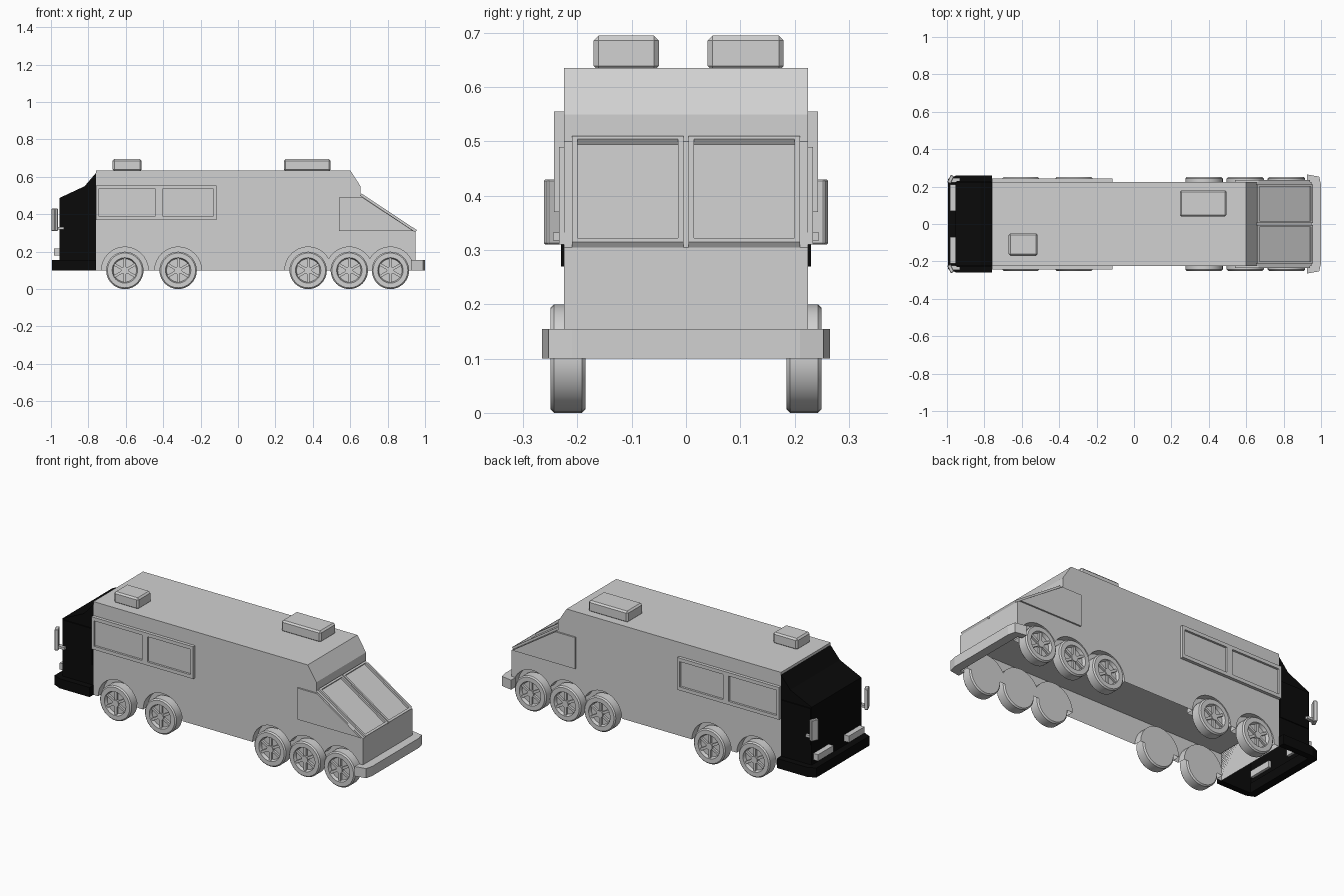
import bpy, bmesh, math
from mathutils import Matrix, Vector

cube = bpy.data.objects.get("Cube")
if cube:
    bpy.data.objects.remove(cube, do_unlink=True)


def material(name, value):
    m = bpy.data.materials.new(name)
    m.use_nodes = True
    col = (value, value, value, 1)
    m.diffuse_color = col
    m.node_tree.nodes["Principled BSDF"].inputs["Base Color"].default_value = col
    return m


GREY = material("light_grey", 0.64)
BLACK = material("black", 0.003)
HALF = 0.225      # half width of the body
BASE = 0.10       # bottom edge of the body, also the axle height
AXLES = [-0.605, -0.32, 0.375, 0.595, 0.815]


def finish(name, bm, mat):
    bmesh.ops.recalc_face_normals(bm, faces=bm.faces[:])
    mesh = bpy.data.meshes.new(name)
    bm.to_mesh(mesh)
    bm.free()
    mesh.materials.append(mat)
    ob = bpy.data.objects.new(name, mesh)
    bpy.context.collection.objects.link(ob)
    return ob


def box(name, x, y, z, mat=GREY, bevel=0):
    bm = bmesh.new()
    bmesh.ops.create_cube(bm, size=1)
    for v in bm.verts:
        v.co = [r[0] if c < 0 else r[1] for c, r in zip(v.co, (x, y, z))]
    ob = finish(name, bm, mat)
    if bevel:
        mod = ob.modifiers.new("bevel", "BEVEL")
        mod.width = bevel
        mod.segments = 1
    return ob


def prism(name, pts, lo, hi, mat=GREY, plan=False, open_z=None):
    """Extrude an outline in xz along y, or in xy along z; open_z leaves out a flat bottom."""
    bm = bmesh.new()
    put = (lambda p, d: (p[0], p[1], d)) if plan else (lambda p, d: (p[0], d, p[1]))
    a = [bm.verts.new(put(p, lo)) for p in pts]
    b = [bm.verts.new(put(p, hi)) for p in pts]
    bm.faces.new(a)
    bm.faces.new(b[::-1])
    for i in range(len(pts)):
        j = (i + 1) % len(pts)
        if open_z is not None and pts[i][1] == open_z == pts[j][1]:
            continue
        bm.faces.new((a[i], b[i], b[j], a[j]))
    return finish(name, bm, mat)


# Wheel arch outlines, merged where neighbouring arches touch
ARCH = 0.125
groups = [AXLES[:2], AXLES[2:]]
arches = []
for g in ([AXLES[0]], [AXLES[1]], AXLES[2:]):
    run = []
    for k, cx in enumerate(g):
        cut = math.acos(0.11 / ARCH)
        start = cut if k > 0 else 0
        end = math.pi - (cut if k < len(g) - 1 else 0)
        for i in range(17):
            if k and i == 0:
                continue
            t = start + (end - start) * i / 16
            z = BASE if t in (0, math.pi) else BASE + ARCH * math.sin(t)
            run.append((cx - ARCH * math.cos(t), z))
    arches.append(run)

# Body shell, open below
outline = [(-0.76, BASE)] + [p for run in arches for p in run]
outline += [(0.95, BASE), (0.95, 0.305), (0.655, 0.50), (0.655, 0.55),
            (0.60, 0.635), (-0.76, 0.635)]
bm = bmesh.new()
near = [bm.verts.new((x, -HALF, z)) for x, z in outline]
far = [bm.verts.new((x, HALF, z)) for x, z in outline]
bm.faces.new(near)
bm.faces.new(far[::-1])
first = len(outline) - 6
for i in range(first, len(outline)):
    j = (i + 1) % len(outline)
    bm.faces.new((near[i], far[i], far[j], near[j]))
finish("body", bm, GREY)
box("floor", (-0.75, 0.94), (-0.22, 0.22), (0.25, 0.26))

# Wheel wells
for s in (-1, 1):
    for k, run in enumerate(arches):
        bm = bmesh.new()
        out = [bm.verts.new((x, s * HALF, z)) for x, z in run]
        inn = [bm.verts.new((x, s * 0.18, z)) for x, z in run]
        bm.faces.new(inn)
        for i in range(len(run) - 1):
            bm.faces.new((out[i], out[i + 1], inn[i + 1], inn[i]))
        finish("wheel_well", bm, GREY)

# Wheels: lathed tyre and dish, with hub and spokes
TYRE = [(0.0, 0.185), (0.093, 0.185), (0.1, 0.192), (0.1, 0.243), (0.093, 0.25),
        (0.068, 0.25), (0.062, 0.232), (0.0, 0.232)]


def wheel(cx, s):
    bm = bmesh.new()
    vs = [bm.verts.new((r, y, 0)) for r, y in TYRE]
    edges = [bm.edges.new(e) for e in zip(vs, vs[1:])]
    bmesh.ops.spin(bm, geom=vs + edges, cent=(0, 0, 0), axis=(0, 1, 0),
                   angle=math.tau, steps=32)
    bmesh.ops.remove_doubles(bm, verts=bm.verts[:], dist=0.0001)
    for i in range(6):
        turn = Matrix.Rotation(math.tau * i / 6, 4, "Y")
        size = Matrix.Diagonal((0.014, 0.014, 0.062, 1))
        bmesh.ops.create_cube(bm, size=1, matrix=turn @ Matrix.Translation((0, 0.237, 0.034)) @ size)
    bmesh.ops.create_cone(bm, cap_ends=True, segments=16, radius1=0.02, radius2=0.02, depth=0.02,
                          matrix=Matrix.Translation((0, 0.238, 0)) @ Matrix.Rotation(math.pi / 2, 4, "X"))
    for v in bm.verts:
        v.co = Vector((cx + v.co.x, s * v.co.y, BASE + v.co.z))
    ob = finish("wheel", bm, GREY)
    bpy.context.view_layer.objects.active = ob
    ob.select_set(True)
    bpy.ops.object.shade_smooth_by_angle(angle=math.radians(30))
    ob.select_set(False)


for cx in AXLES:
    for s in (-1, 1):
        wheel(cx, s)

# Windscreen frames lying on the sloped nose
top, low = Vector((0.655, 0.50)), Vector((0.95, 0.305))
normal = Vector((low.y - top.y, top.x - low.x)).normalized() * -1
if normal.y < 0:
    normal = -normal


def slope_bar(t0, t1, y0, y1):
    p, q = top.lerp(low, t0), top.lerp(low, t1)
    prism("windscreen_frame", [p, q, q + normal * 0.012, p + normal * 0.012], y0, y1)


for y0, y1 in ((-0.21, -0.005), (0.005, 0.21)):
    slope_bar(0, 0.03, y0, y1)
    slope_bar(0.965, 1, y0, y1)
    slope_bar(0.03, 0.965, y0, y0 + 0.01)
    slope_bar(0.03, 0.965, y1 - 0.01, y1)

# Parts repeated on both sides
for s in (-1, 1):
    def span(a, b):
        return tuple(sorted((s * a, s * b)))

    prism("cab_side_window", [(0.54, 0.31), (0.94, 0.31), (0.665, 0.49), (0.54, 0.49)],
          *span(HALF, 0.234))
    for z in ((0.37, 0.39), (0.535, 0.555)):
        box("window_rail", (-0.76, -0.115), span(HALF, 0.243), z)
    for x in ((-0.76, -0.745), (-0.44, -0.405), (-0.13, -0.115)):
        box("window_post", x, span(HALF, 0.243), (0.39, 0.535))
    for x in ((-0.745, -0.44), (-0.405, -0.13)):
        box("side_window", x, span(HALF, 0.231), (0.39, 0.535))
    box("rear_side_panel", (-0.95, -0.765), span(HALF, 0.23), (0.27, 0.48), BLACK)
    box("rear_lamp", (-0.985, -0.94), span(0.07, 0.21), (0.18, 0.217))
    box("mirror_bracket", (-0.985, -0.93), span(0.222, 0.245), (0.318, 0.332))
    mirror = box("rear_mirror", (-0.01, 0.01), (-0.022, 0.022), (-0.06, 0.06), bevel=0.003)
    mirror.location = (-0.98, s * 0.239, 0.37)
    mirror.rotation_euler.z = -s * math.radians(25)

# Rear section, open below
prism("rear_section", [(-0.76, BASE), (-0.76, 0.62), (-0.82, 0.55), (-0.955, 0.487), (-0.955, BASE)],
      -HALF, HALF, BLACK, open_z=BASE)


# Bumpers wrap round the corners
def bumper(name, outer, mat):
    pts = outer + [(x, -y) for x, y in outer[::-1]]
    prism(name, pts, BASE, 0.155, mat, plan=True)


def wrap(outer, inner):
    # closed U outline: outer edge one way, inner edge back
    o = outer + [(x, -y) for x, y in outer[::-1]]
    return o + [(x, -y) for x, y in inner] + [(x, y) for x, y in inner[::-1]]


prism("front_bumper", wrap([(0.925, 0.265), (0.99, 0.253), (1.0, 0.21)], [(0.925, HALF), (0.95, HALF)]),
      BASE, 0.155, plan=True)
prism("rear_bumper", wrap([(-0.76, 0.26), (-0.95, 0.26), (-0.995, 0.24)], [(-0.76, HALF), (-0.95, HALF)]),
      BASE, 0.155, BLACK, plan=True)

# Roof units
box("roof_unit_rear", (-0.67, -0.515), (-0.17, -0.05), (0.63, 0.695), bevel=0.009)
box("roof_unit_front", (0.245, 0.495), (0.04, 0.18), (0.63, 0.695), bevel=0.009)
